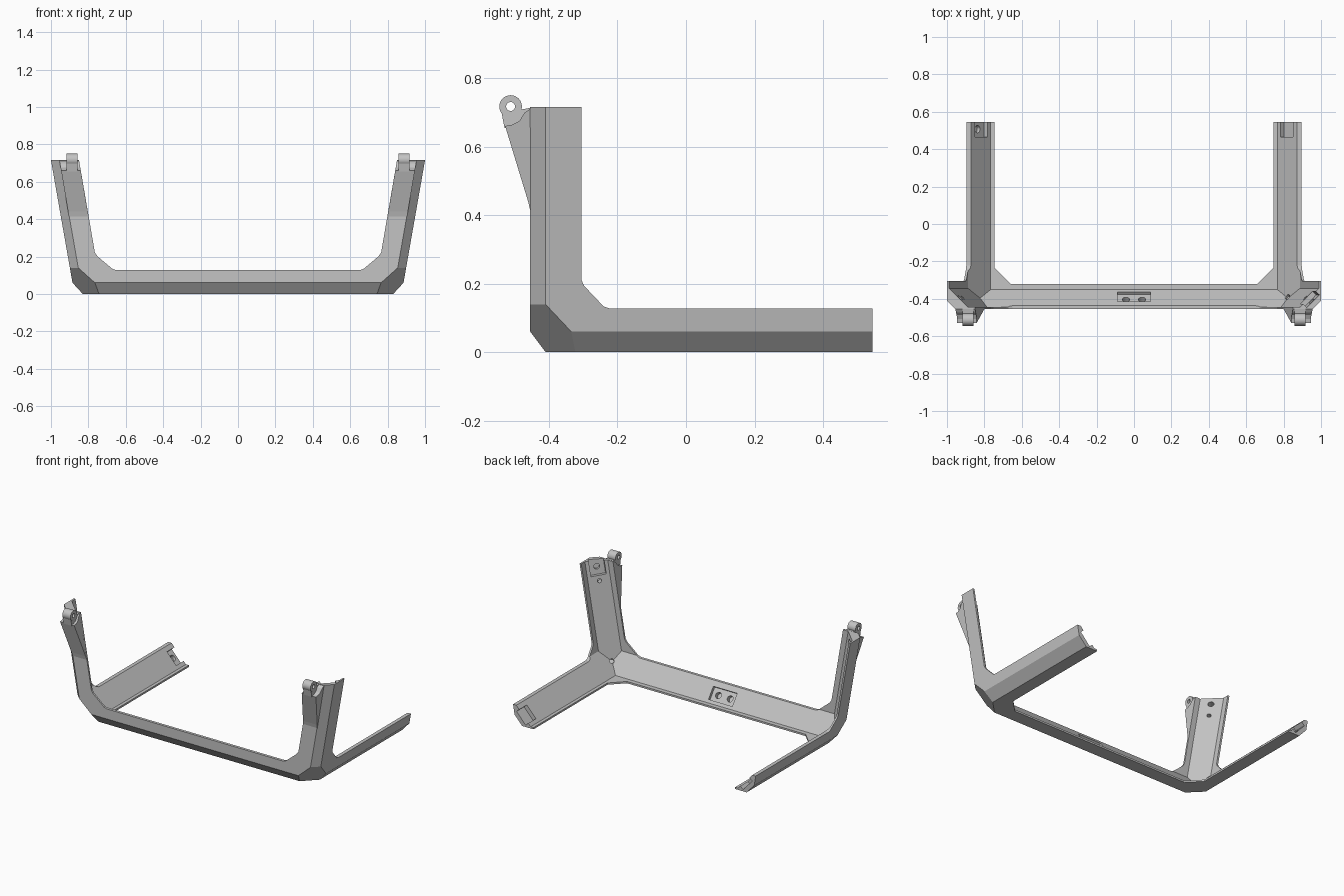
import bpy, bmesh, math
from mathutils import Vector, Matrix

cube = bpy.data.objects.get("Cube")
if cube:
    bpy.data.objects.remove(cube, do_unlink=True)

grey = bpy.data.materials.new("plain_grey")
grey.use_nodes = True
grey.diffuse_color = (0.55, 0.55, 0.55, 1)
grey.node_tree.nodes["Principled BSDF"].inputs["Base Color"].default_value = grey.diffuse_color


def finish(name, bm):
    bmesh.ops.recalc_face_normals(bm, faces=bm.faces)
    mesh = bpy.data.meshes.new(name)
    bm.to_mesh(mesh)
    bm.free()
    ob = bpy.data.objects.new(name, mesh)
    mesh.materials.append(grey)
    bpy.context.collection.objects.link(ob)
    return ob


def prism(name, pts, axis, lo, hi, shear=0.0):
    """Extrude a flat outline along one axis; shear leans x with height."""
    bm = bmesh.new()
    rings = []
    for d in (lo, hi):
        ring = []
        for a, b in pts:
            co = [a, b]
            co.insert(axis, d)
            co[0] += shear * (co[2] - 0.715)
            ring.append(bm.verts.new(co))
        bm.faces.new(ring)
        rings.append(ring)
    n = len(pts)
    for i in range(n):
        j = (i + 1) % n
        bm.faces.new((rings[0][i], rings[0][j], rings[1][j], rings[1][i]))
    return finish(name, bm)


def convex(name, planes):
    """Trim a big block by outward planes, then wrap a clean closed hull."""
    bm = bmesh.new()
    bmesh.ops.create_cube(bm, size=4)
    for p, n in planes:
        geom = bm.verts[:] + bm.edges[:] + bm.faces[:]
        bmesh.ops.bisect_plane(bm, geom=geom, dist=1e-5, plane_co=p, plane_no=n, clear_outer=True)
        open_edges = [e for e in bm.edges if e.is_boundary]
        if open_edges:
            bmesh.ops.holes_fill(bm, edges=open_edges, sides=0)
    bmesh.ops.remove_doubles(bm, verts=bm.verts, dist=0.002)
    hull = bmesh.new()
    for v in bm.verts:
        hull.verts.new(v.co)
    bm.free()
    bmesh.ops.convex_hull(hull, input=hull.verts)
    bmesh.ops.delete(hull, geom=[v for v in hull.verts if not v.link_faces], context='VERTS')
    return finish(name, hull)


def apply(ob, mod):
    bpy.ops.object.select_all(action='DESELECT')
    bpy.context.view_layer.objects.active = ob
    ob.select_set(True)
    bpy.ops.object.modifier_apply(modifier=mod.name)


def cut(ob, cutter):
    mod = ob.modifiers.new("cut", 'BOOLEAN')
    mod.operation, mod.solver, mod.object = 'DIFFERENCE', 'EXACT', cutter
    mod.use_hole_tolerant = True
    apply(ob, mod)
    bpy.data.objects.remove(cutter, do_unlink=True)


def mirror(ob):
    mod = ob.modifiers.new("mirror", 'MIRROR')
    mod.use_mirror_merge = False
    apply(ob, mod)


# Outer planes of the corner frame: walls, edge chamfers, corner facets
V = Vector
front = (V((0, -0.455, 0.06)), V((0, -1, 0)))
floor = (V((0, -0.41, 0)), V((0, 0, -1)))
front_ch = (V((0, -0.41, 0)), V((0, -0.8, -0.6)))


def both(p, n):
    n = V(n).normalized()
    return [(V((s * p[0], p[1], p[2])), V((s * n.x, n.y, n.z))) for s in (1, -1)]


side = both((1, -0.41, 0.715), (0.655, 0, -0.115))
side_ch = both((0.83, 0, 0), (0.06, 0, -0.055))
post_ch = both((1, -0.41, 0.715), (0.655, -0.655, -0.115))
corner = both((0.86, -0.455, 0.145), (0.0102, -0.0102, -0.0114))
walls = [front, floor] + side
chamfers = [front_ch] + side_ch + post_ch


def inset(planes, d):
    return [(p - n * d, n) for p, n in planes]


# Shell: outer block minus a cavity that leaves thick chamfers between thin walls
frame = convex("corner_frame", walls + chamfers + corner + [(V((0, 0.545, 0)), V((0, 1, 0))),
                                                            (V((0, 0, 0.715)), V((0, 0, 1)))])
cut(frame, convex("cavity_cutter", inset(walls, 0.012) + inset(chamfers, 0.055)))


# Joint recesses and screw holes, sunk into the chamfers from the inside
def frame_of(center, normal, along):
    z = V(normal).normalized()
    x = V(along)
    x = (x - z * x.dot(z)).normalized()
    m = Matrix((x, z.cross(x), z)).transposed().to_4x4()
    m.translation = V(center)
    return m


def recess(mat, lo, hi, width, level):
    bm = bmesh.new()
    bmesh.ops.create_cube(bm, size=1)
    bm.transform(mat @ Matrix.Translation(((lo + hi) / 2, 0, level + 0.04))
                 @ Matrix.Diagonal((hi - lo, width, 0.08, 1)))
    cut(frame, finish("recess_cutter", bm))


def hole(mat, r, offset, level=0.008):
    bm = bmesh.new()
    bmesh.ops.create_cone(bm, cap_ends=True, segments=24, radius1=r, radius2=r, depth=0.08)
    bm.transform(mat @ Matrix.Translation((offset, 0, level + 0.04)))
    cut(frame, finish("hole_cutter", bm))


bar = frame_of((0, -0.4325, 0.03), (0, 0.8, 0.6), (1, 0, 0))
recess(bar, -0.088, 0.088, 0.085, 0.036)
for x in (-0.043, 0.043):
    hole(bar, 0.02, x)
for s in (1, -1):
    rail = frame_of((s * 0.8575, 0.505, 0.03), (-s * 0.06, 0, 0.055), (0, 1, 0))
    recess(rail, -0.04, 0.08, 0.1, 0.028)
    hole(rail, 0.02, 0.002)
    post = frame_of((s * 0.968, -0.4325, 0.66), (-s * 0.655, 0.655, 0.115), (s * 0.115, 0, 0.655))
    recess(post, -0.045, 0.1, 0.095, 0.028)
    hole(post, 0.018, 0.005)
    hole(post, 0.013, -0.08)
    hole(frame_of((s * 0.831, -0.4, 0.068), (-s * 0.555, 0.555, 0.62), (s, 1, 0)), 0.014, 0, 0.004)

# Openings with angled gussets in the front, side and bottom walls
half = [(0.899, 1), (0.765, 0.22), (0.75, 0.2), (0.67, 0.133), (0.65, 0.127)]
cut(frame, prism("front_cutter", half + [(-x, z) for x, z in reversed(half)], 1, -1, 1))
side_outline = [(-0.305, 1), (-0.305, 0.21), (-0.297, 0.193), (-0.24, 0.133), (-0.222, 0.127), (1, 0.127), (1, 1)]
cut(frame, prism("side_cutter", side_outline, 0, -2, 2))
half = [(0.745, 1), (0.745, -0.235), (0.66, -0.32)]
cut(frame, prism("floor_cutter", half + [(-x, y) for x, y in reversed(half)], 2, -1, 1))

# Wedge fins leading up to the hinges
fin = prism("hinge_fins", [(-0.45, 0.405), (-0.455, 0.415), (-0.461, 0.44), (-0.528, 0.66), (-0.507, 0.664),
                           (-0.486, 0.675), (-0.472, 0.698), (-0.45, 0.714)], 0, 0.85, 0.955, 0.17)
mirror(fin)

# Hinge eyes and the webs that carry them
eye_y, eye_z = -0.512, 0.717


def circle(r, n=32):
    return [(eye_y + r * math.cos(math.tau * i / n), eye_z + r * math.sin(math.tau * i / n)) for i in range(n)]


eye = prism("hinge_eyes", circle(0.033), 0, 0.857, 0.917)
web = prism("hinge_webs", [(-0.53, 0.655), (-0.538, 0.697), (-0.482, 0.708), (-0.45, 0.714), (-0.45, 0.65)],
            0, 0.858, 0.916)
for part in (eye, web):
    cut(part, prism("pin_cutter", circle(0.013), 0, 0.8, 1))
    mirror(part)

# Smooth the round eyes, keep crisp edges
bpy.ops.object.select_all(action='DESELECT')
bpy.context.view_layer.objects.active = eye
eye.select_set(True)
bpy.ops.object.shade_smooth_by_angle()
